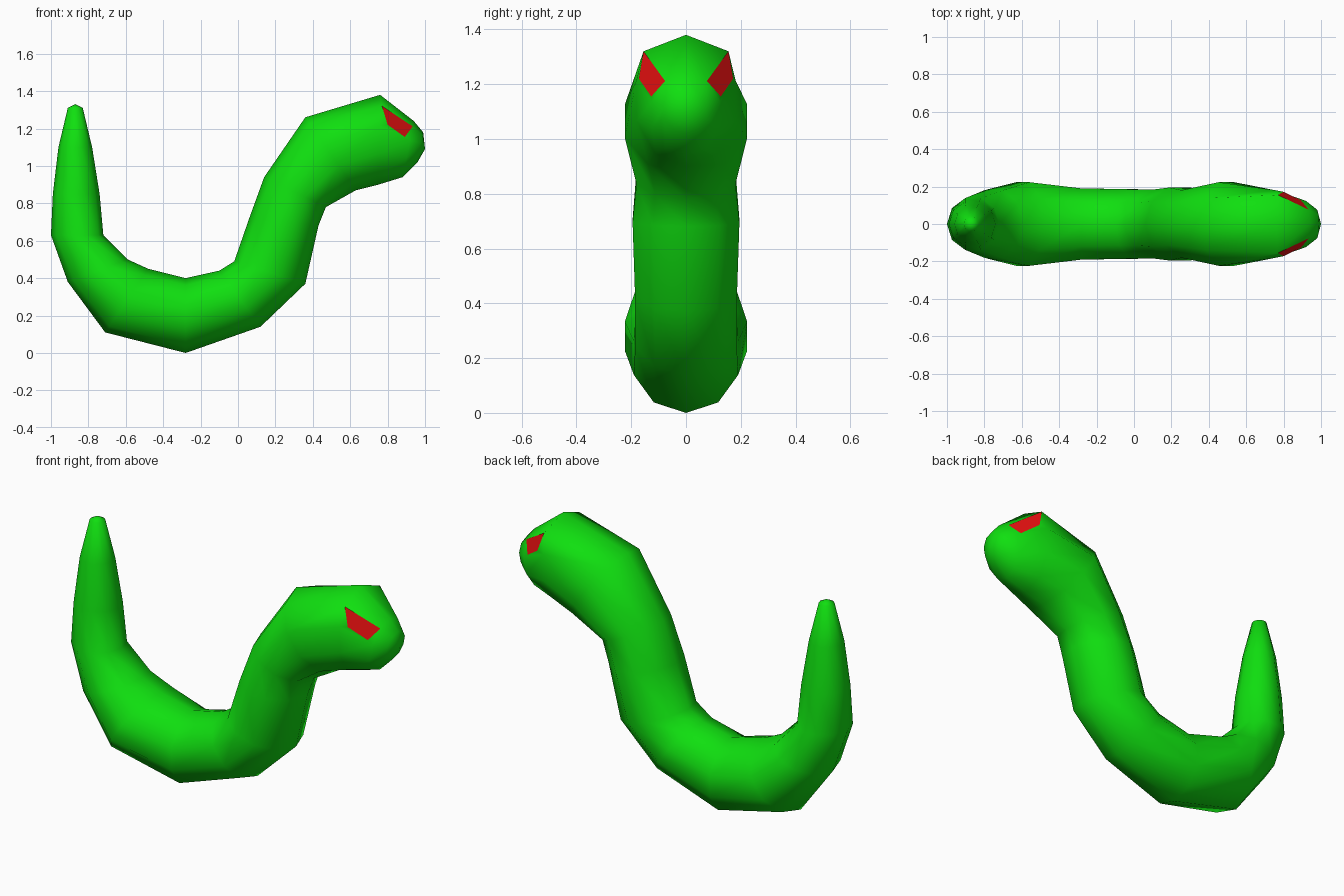
import bpy, bmesh, math
from mathutils import Vector

if "Cube" in bpy.data.objects:
    bpy.data.objects.remove(bpy.data.objects["Cube"])

SIDES = 10

def material(name, color):
    m = bpy.data.materials.new(name)
    m.diffuse_color = (*color, 1)
    m.use_nodes = True
    m.node_tree.nodes["Principled BSDF"].inputs["Base Color"].default_value = m.diffuse_color
    return m

green = material("snake green", (0.005, 0.74, 0.005))
red = material("eye red", (0.76, 0.005, 0.005))

# Cross-sections from tail to nose: belly x, z, back x, z, half width
rings = [
    (-0.91, 1.31, -0.83, 1.31, 0.04),
    (-0.96, 1.10, -0.78, 1.10, 0.09),
    (-0.99, 0.85, -0.74, 0.85, 0.125),
    (-1.00, 0.63, -0.72, 0.63, 0.145),
    (-0.91, 0.38, -0.59, 0.50, 0.19),
    (-0.71, 0.11, -0.48, 0.45, 0.235),
    (-0.28, 0.00, -0.28, 0.40, 0.20),
    (0.12, 0.14, -0.10, 0.44, 0.195),
    (0.36, 0.37, -0.02, 0.49, 0.195),
    (0.43, 0.68, 0.06, 0.72, 0.205),
    (0.47, 0.78, 0.14, 0.94, 0.19),
    (0.63, 0.87, 0.36, 1.26, 0.235),
    (0.75, 0.90, 0.76, 1.38, 0.19),
    (0.88, 0.94, 0.94, 1.24, 0.13),
    (0.96, 1.02, 0.99, 1.18, 0.08),
]
BROW = 12  # ring where the eyes start

bm = bmesh.new()
loops = []
for x0, z0, x1, z1, w in rings:
    c = Vector(((x0 + x1) / 2, 0, (z0 + z1) / 2))
    up = Vector((x1, 0, z1)) - c
    loop = []
    for k in range(SIDES):
        t = 2 * math.pi * k / SIDES
        loop.append(bm.verts.new(c + up * math.cos(t) + Vector((0, w * math.sin(t), 0))))
    loops.append(loop)

# Angular brow ridge above each eye
for k, s in ((1, 1), (SIDES - 1, -1)):
    loops[BROW][k].co = (0.77, 0.155 * s, 1.32)

# Body skin, leaving the two eye openings
eyes = []
for i, (a, b) in enumerate(zip(loops, loops[1:])):
    for k in range(SIDES):
        n = (k + 1) % SIDES
        if i == BROW and k in (1, SIDES - 2):
            hi, lo = (k, n) if k == 1 else (n, k)
            eyes.append((a[hi], b[hi], b[lo], a[lo]))
        else:
            bm.faces.new((a[k], a[n], b[n], b[k]))

# Tail and nose tips
for loop, tip in ((loops[0], (-0.87, 0, 1.33)), (loops[-1], (1.0, 0, 1.09))):
    v = bm.verts.new(tip)
    for k in range(SIDES):
        bm.faces.new((loop[k], loop[(k + 1) % SIDES], v))

# Slanted eyes with the skin that frames them
eye_faces = []
for a, b, c, d in eyes:
    s = 1 if a.co.y > 0 else -1
    e = bm.verts.new((0.80, 0.172 * s, 1.22))
    f = bm.verts.new((0.892, 0.127 * s, 1.155))
    eye_faces.append(bm.faces.new((a, b, f, e)))
    for face in ((e, f, c, d), (a, e, d), (b, c, f)):
        bm.faces.new(face)

bmesh.ops.recalc_face_normals(bm, faces=bm.faces)
for face in bm.faces:
    face.smooth = True
for face in eye_faces:
    face.material_index = 1
    face.smooth = False

mesh = bpy.data.meshes.new("snake_body")
bm.to_mesh(mesh)
bm.free()
mesh.materials.append(green)
mesh.materials.append(red)
bpy.context.collection.objects.link(bpy.data.objects.new("snake_body", mesh))
